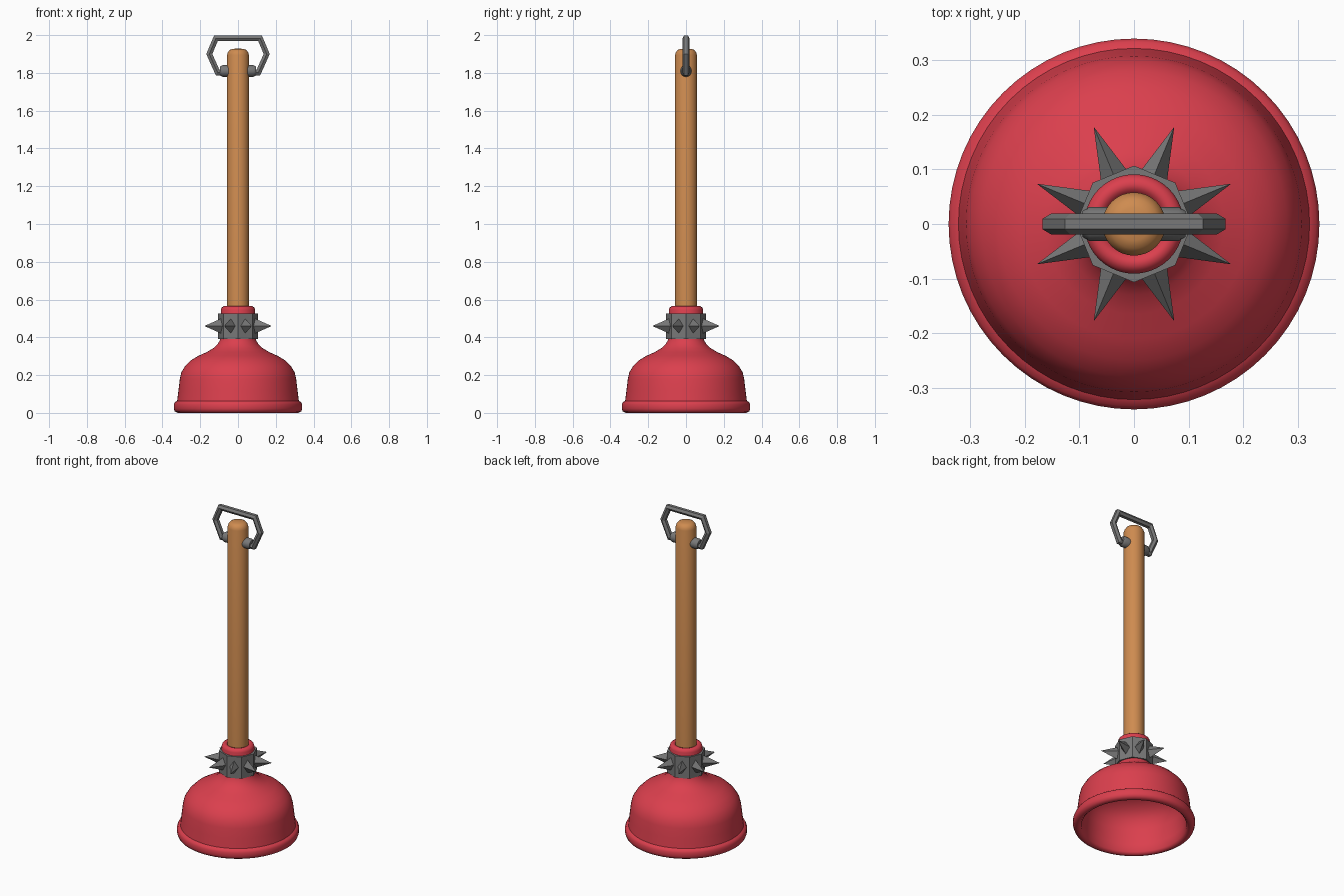
import bpy, bmesh, math
from mathutils import Vector, Matrix

if "Cube" in bpy.data.objects:
    bpy.data.objects.remove(bpy.data.objects["Cube"])


def material(name, rgb):
    m = bpy.data.materials.new(name)
    m.diffuse_color = (*rgb, 1)
    m.use_nodes = True
    m.node_tree.nodes["Principled BSDF"].inputs["Base Color"].default_value = m.diffuse_color
    return m


RED = material("red_rubber", (0.71, 0.05, 0.075))
WOOD = material("wood", (0.62, 0.26, 0.08))
METAL = material("grey_metal", (0.19, 0.19, 0.19))


def finish(name, bm, mat, angle=None):
    bmesh.ops.recalc_face_normals(bm, faces=bm.faces)
    me = bpy.data.meshes.new(name)
    bm.to_mesh(me)
    bm.free()
    me.materials.append(mat)
    ob = bpy.data.objects.new(name, me)
    bpy.context.collection.objects.link(ob)
    if angle:
        bpy.ops.object.select_all(action='DESELECT')
        ob.select_set(True)
        bpy.context.view_layer.objects.active = ob
        bpy.ops.object.shade_smooth_by_angle(angle=math.radians(angle))
    return ob


def lathe(name, profile, sides, mat, angle=None, closed=False, matrix=None):
    """Spin (radius, z) points round z; zero radius makes a pole."""
    bm = bmesh.new()
    rings = []
    for r, z in profile:
        if r == 0:
            rings.append([bm.verts.new((0, 0, z))] * sides)
        else:
            rings.append([bm.verts.new((r * math.cos(2 * math.pi * i / sides),
                                        r * math.sin(2 * math.pi * i / sides), z))
                          for i in range(sides)])
    pairs = list(zip(rings, rings[1:]))
    if closed:
        pairs.append((rings[-1], rings[0]))
    for a, b in pairs:
        for i in range(sides):
            j = (i + 1) % sides
            bm.faces.new(list(dict.fromkeys((a[i], a[j], b[j], b[i]))))
    if matrix:
        bm.transform(matrix)
    return finish(name, bm, mat, angle)


# Rubber cup: outside from the neck down, round the rim, and up the hollow inside
lathe("cup", [(0.055, 0.55), (0.062, 0.562), (0.075, 0.565), (0.087, 0.557), (0.091, 0.545),
              (0.091, 0.40), (0.097, 0.383), (0.109, 0.363), (0.13, 0.343), (0.165, 0.322),
              (0.21, 0.302), (0.25, 0.278), (0.28, 0.248), (0.3, 0.215), (0.308, 0.18),
              (0.315, 0.12), (0.322, 0.064), (0.334, 0.058), (0.340, 0.045), (0.340, 0.022),
              (0.335, 0.008), (0.32, 0.0), (0.305, 0.0), (0.293, 0.012), (0.29, 0.06),
              (0.283, 0.15), (0.27, 0.2), (0.235, 0.245), (0.18, 0.275), (0.1, 0.3), (0, 0.31)],
      64, RED, 50)

# Wooden stick with a rounded end
lathe("stick", [(0, 0.33), (0.058, 0.33), (0.058, 1.895), (0.054, 1.908), (0.045, 1.921),
                (0.03, 1.927), (0, 1.929)], 32, WOOD, 40)

# Eight-sided collar
lathe("collar", [(0.085, 0.392), (0.107, 0.392), (0.107, 0.525), (0.085, 0.525)],
      8, METAL, closed=True)

# Four-sided spikes, one on each collar face
bm = bmesh.new()
for k in range(8):
    rot = Matrix.Rotation(math.radians(22.5 + 45 * k), 3, 'Z')
    tip = bm.verts.new(rot @ Vector((0.193, 0, 0.46)))
    base = [bm.verts.new(rot @ Vector((0.095, y, 0.46 + z)))
            for y, z in ((0.026, 0), (0, 0.04), (-0.026, 0), (0, -0.04))]
    bm.faces.new(base)
    for i in range(4):
        bm.faces.new((base[i], base[(i + 1) % 4], tip))
finish("spikes", bm, METAL)

# Pivot pegs on both sides of the stick
for s, side in ((1, "right"), (-1, "left")):
    lathe("peg_" + side, [(0, 0.045), (0.031, 0.045), (0.031, 0.082), (0.024, 0.094), (0, 0.094)],
          16, METAL, 30, matrix=Matrix.Translation((0, 0, 1.81)) @
          Matrix.Rotation(math.radians(90 * s), 4, 'Y'))

# Hanging loop: a hexagonal bar swept along a mitred path
half = [(0.07, 1.802), (0.108, 1.802), (0.152, 1.9), (0.117, 1.983)]
path = [Vector((x, 0, z)) for x, z in half] + [Vector((-x, 0, z)) for x, z in reversed(half)]
bm = bmesh.new()
rings = []
for i, p in enumerate(path):
    d1 = (p - path[i - 1]).normalized() if i else (path[1] - p).normalized()
    d2 = (path[i + 1] - p).normalized() if i < len(path) - 1 else d1
    t = (d1 + d2).normalized()
    n = Vector((t.z, 0, -t.x)) / max(0.5, t.dot(d1))
    rings.append([bm.verts.new(p + n * 0.017 * math.sin(math.pi * k / 3)
                               + Vector((0, 0.019 * math.cos(math.pi * k / 3), 0)))
                  for k in range(6)])
for a, b in zip(rings, rings[1:]):
    for k in range(6):
        bm.faces.new((a[k], a[(k + 1) % 6], b[(k + 1) % 6], b[k]))
bm.faces.new(rings[0])
bm.faces.new(rings[-1])
finish("hanging_loop", bm, METAL)
